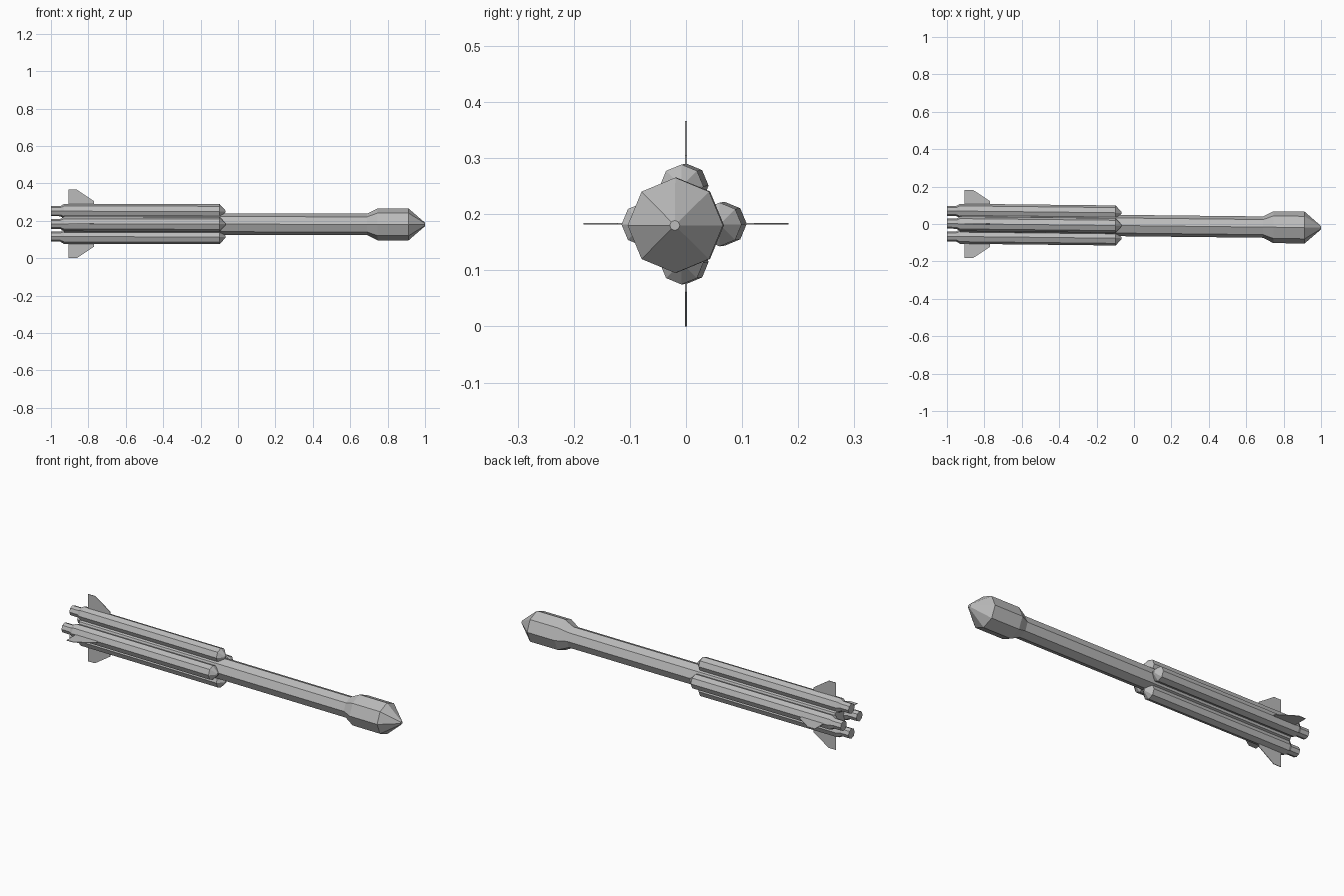
import bpy, bmesh, math

if "Cube" in bpy.data.objects:
    bpy.data.objects.remove(bpy.data.objects["Cube"])

grey = bpy.data.materials.new("plain_grey")
grey.diffuse_color = (0.5, 0.5, 0.5, 1)
grey.use_nodes = True
grey.node_tree.nodes["Principled BSDF"].inputs["Base Color"].default_value = grey.diffuse_color
CZ = 0.183


def axis(x):
    """Centre of the slightly tilted rocket axis at x."""
    return -0.009 - 0.011 * x, CZ - 0.0015 * (x + 1)


def finish(name, bm):
    bmesh.ops.recalc_face_normals(bm, faces=bm.faces[:])
    mesh = bpy.data.meshes.new(name)
    bm.to_mesh(mesh)
    bm.free()
    mesh.materials.append(grey)
    ob = bpy.data.objects.new(name, mesh)
    bpy.context.collection.objects.link(ob)


def lathe(name, profile, dy=0.0, dz=0.0, sides=8):
    """Eight-sided body along x from (x, radius) stations."""
    bm = bmesh.new()
    rings = []
    for x, r in profile:
        y, z = axis(x)
        rings.append([bm.verts.new((x, y + dy + r * math.cos(a), z + dz + r * math.sin(a)))
                      for a in (2 * math.pi * i / sides for i in range(sides))])
    for a, b in zip(rings, rings[1:]):
        for i in range(sides):
            j = (i + 1) % sides
            bm.faces.new((a[i], a[j], b[j], b[i]))
    bm.faces.new(rings[0])
    bm.faces.new(rings[-1])
    finish(name, bm)


# Core stage with the wider nose fairing
lathe("core_body", [(-0.93, 0.057), (0.69, 0.057), (0.745, 0.085),
                    (0.912, 0.085), (1.0, 0.009)])

# Fin outline: (x, distance from the axis)
fin = [(-0.905, 0.08), (-0.905, 0.183), (-0.862, 0.183), (-0.77, 0.122), (-0.77, 0.08)]

for k, side in enumerate(("right", "top", "left", "bottom")):
    c, s = round(math.cos(k * math.pi / 2)), round(math.sin(k * math.pi / 2))

    # Strap-on booster with cone tip and narrow nozzle
    lathe("booster_" + side, [(-1.0, 0.027), (-0.95, 0.027), (-0.93, 0.039),
                              (-0.098, 0.039), (-0.068, 0.006)],
          0.068 * c, 0.068 * s)

    # Thin tail fin
    bm = bmesh.new()
    t = 0.0015
    a, b = [[bm.verts.new((x, r * c + h * s, CZ + r * s + h * c)) for x, r in fin]
            for h in (-t, t)]
    bm.faces.new(a)
    bm.faces.new(b)
    for i in range(len(fin)):
        j = (i + 1) % len(fin)
        bm.faces.new((a[i], a[j], b[j], b[i]))
    finish("fin_" + side, bm)
